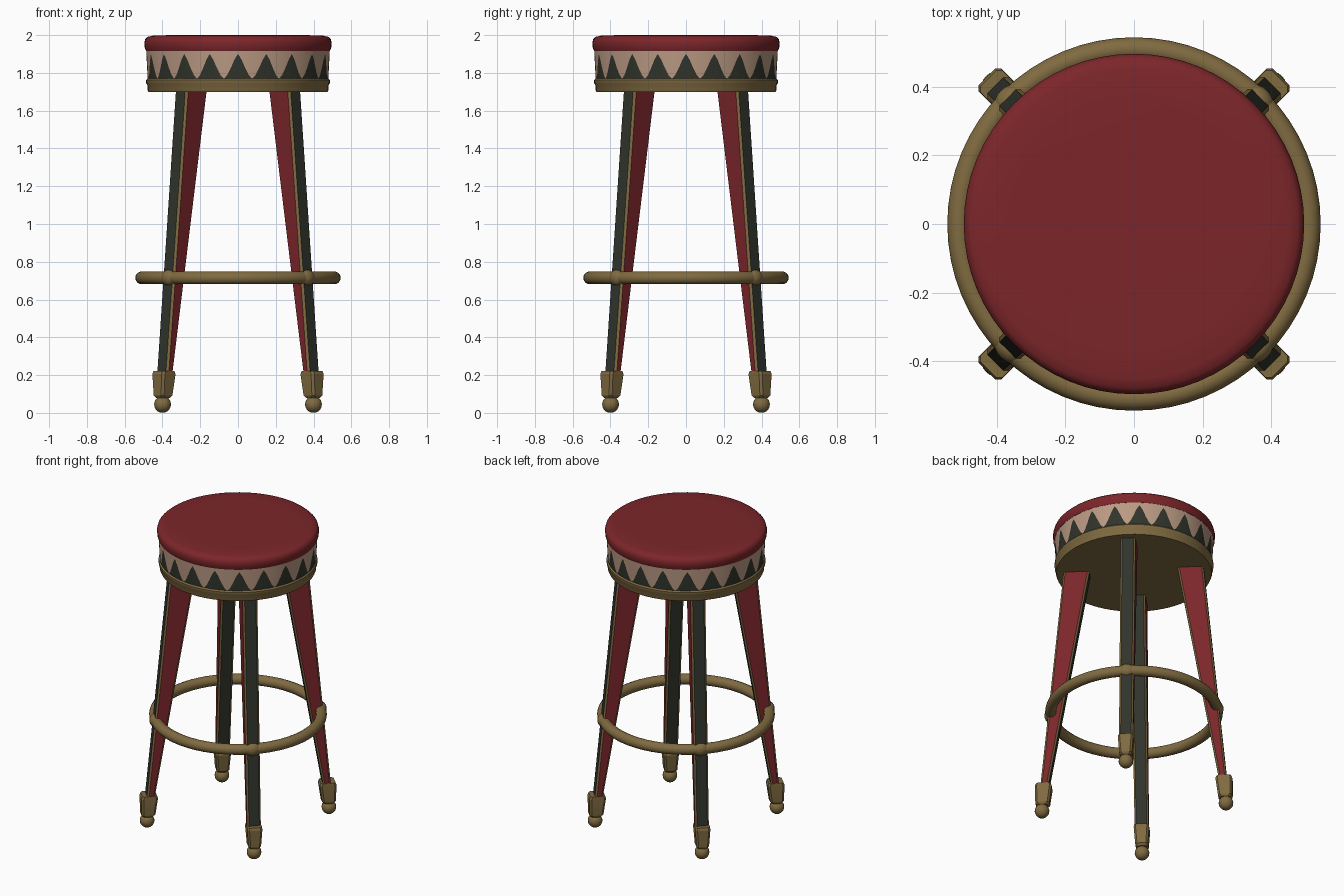
import bpy, bmesh, math
from mathutils import Matrix

cube = bpy.data.objects.get("Cube")
if cube:
    bpy.data.objects.remove(cube, do_unlink=True)


def material(name, *rgb):
    colour = [(c / 255 / 12.92 if c < 11 else ((c / 255 + 0.055) / 1.055) ** 2.4) for c in rgb] + [1]
    m = bpy.data.materials.new(name)
    m.use_nodes = True
    m.diffuse_color = colour
    bsdf = next(n for n in m.node_tree.nodes if n.type == 'BSDF_PRINCIPLED')
    bsdf.inputs["Base Color"].default_value = colour
    bsdf.inputs["Roughness"].default_value = 0.8
    return m


RED = material("worn red", 124, 38, 42)
GOLD = material("old brass", 128, 107, 65)
DARK = material("dark green black", 49, 52, 44)
CREAM = material("cream", 186, 154, 131)


def finish(name, bm, mats, angle=35):
    bmesh.ops.recalc_face_normals(bm, faces=bm.faces)
    mesh = bpy.data.meshes.new(name)
    bm.to_mesh(mesh)
    bm.free()
    for m in mats:
        mesh.materials.append(m)
    ob = bpy.data.objects.new(name, mesh)
    bpy.context.collection.objects.link(ob)
    bpy.ops.object.select_all(action='DESELECT')
    ob.select_set(True)
    bpy.context.view_layer.objects.active = ob
    bpy.ops.object.shade_smooth_by_angle(angle=math.radians(angle))
    return ob


def bridge(bm, rings, rule=None):
    """Join closed vertex rings with quads; rule(row, column) gives the material."""
    n = len(rings[0])
    for row, (a, b) in enumerate(zip(rings, rings[1:])):
        for i in range(n):
            j = (i + 1) % n
            f = bm.faces.new((a[i], a[j], b[j], b[i]))
            f.material_index = rule(row, i) if rule else 0


def lathe(name, profile, mat, segments=64, x=0):
    bm = bmesh.new()
    steps = [2 * math.pi * i / segments for i in range(segments)]
    rings = [[bm.verts.new((x + r * math.cos(a), r * math.sin(a), z)) for a in steps]
             for r, z in profile]
    bridge(bm, rings)
    bm.faces.new(rings[0])
    bm.faces.new(rings[-1])
    return finish(name, bm, [mat])


def post(name, sections, mats, chamfer, rule=None):
    """Loft chamfered rectangles given as (z, inner, outer, width)."""
    bm = bmesh.new()
    rings = []
    for z, ri, ro, width in sections:
        h, c = width / 2, chamfer
        outline = [(ro, c - h), (ro, h - c), (ro - c, h), (ri + c, h),
                   (ri, h - c), (ri, c - h), (ri + c, -h), (ro - c, -h)]
        rings.append([bm.verts.new((px, py, z)) for px, py in outline])
    bridge(bm, rings, rule)
    for end in (rings[0], rings[-1]):
        bm.faces.new(end)
    return finish(name, bm, mats, 20)


# Seat: brass base, painted drum, cushion
lathe("seat_base", [(0.44, 1.70), (0.474, 1.70), (0.479, 1.71), (0.479, 1.735),
                    (0.486, 1.745), (0.486, 1.762), (0.478, 1.772)], GOLD)
lathe("cushion", [(0.47, 1.915), (0.487, 1.917), (0.494, 1.935), (0.496, 1.96),
                  (0.491, 1.979), (0.478, 1.991), (0.45, 1.997), (0.36, 2.0)], RED)

# Drum side with a band of twenty pointed teeth
bm = bmesh.new()
low, high, columns = 1.765, 1.92, 160
tooth = [0.02, 0.16, 0.40, 0.68, 0.87, 0.68, 0.40, 0.16]
rows = [[], [], []]
for i in range(columns):
    a = 2 * math.pi * (i + 4) / columns
    split = low + (high - low) * tooth[i % 8]
    for row, z in zip(rows, (low, split, high)):
        r = 0.478 + 0.008 * (z - low) / (high - low)
        row.append(bm.verts.new((r * math.cos(a), r * math.sin(a), z)))
bridge(bm, rows, lambda row, i: row)
finish("seat_drum", bm, [DARK, CREAM])

# Foot ring
bpy.ops.mesh.primitive_torus_add(major_radius=0.51, minor_radius=0.034, major_segments=64,
                                 minor_segments=14, location=(0, 0, 0.715))
ring = bpy.context.object
ring.name = "foot_ring"
ring.data.materials.append(GOLD)
bpy.ops.object.shade_smooth_by_angle(angle=math.radians(40))


# One leg set along +x, then copied around the diagonals
def leg_colour(row, i):
    return 2 if i % 2 else (1 if i in (2, 6) else 0)


def leg_faces(row, i):
    # outer and inner sides dark, flanks red, chamfers brass
    return {0: 0, 2: 1, 4: 0, 6: 1}.get(i, 2)


parts = [
    post("leg", [(0.20, 0.525, 0.573, 0.086), (1.71, 0.269, 0.429, 0.092)],
         [DARK, RED, GOLD], 0.011, leg_faces),
    post("foot_cap", [(0.078, 0.531, 0.594, 0.062), (0.092, 0.518, 0.604, 0.078),
                      (0.205, 0.503, 0.606, 0.094), (0.222, 0.509, 0.600, 0.090)],
         [GOLD], 0.012),
    lathe("foot_ball", [(0.045 * math.sin(t * math.pi / 12), 0.045 - 0.045 * math.cos(t * math.pi / 12))
                        for t in range(1, 11)] + [(0.026, 0.095)], GOLD, 20, 0.565),
]
bm = bmesh.new()
bmesh.ops.create_uvsphere(bm, u_segments=20, v_segments=12, radius=1,
                          matrix=Matrix.Translation((0.512, 0, 0.715)) @ Matrix.Diagonal((0.038, 0.052, 0.043, 1)))
parts.append(finish("ring_joint", bm, [GOLD], 60))

names = ["back_left", "back_right", "front_right", "front_left"]
for part in parts:
    base = part.name
    for k, side in enumerate(names):
        ob = part if k == 0 else part.copy()
        if k:
            bpy.context.collection.objects.link(ob)
        ob.name = f"{side}_{base}"
        ob.rotation_euler.z = math.radians(45 + 90 * k)
